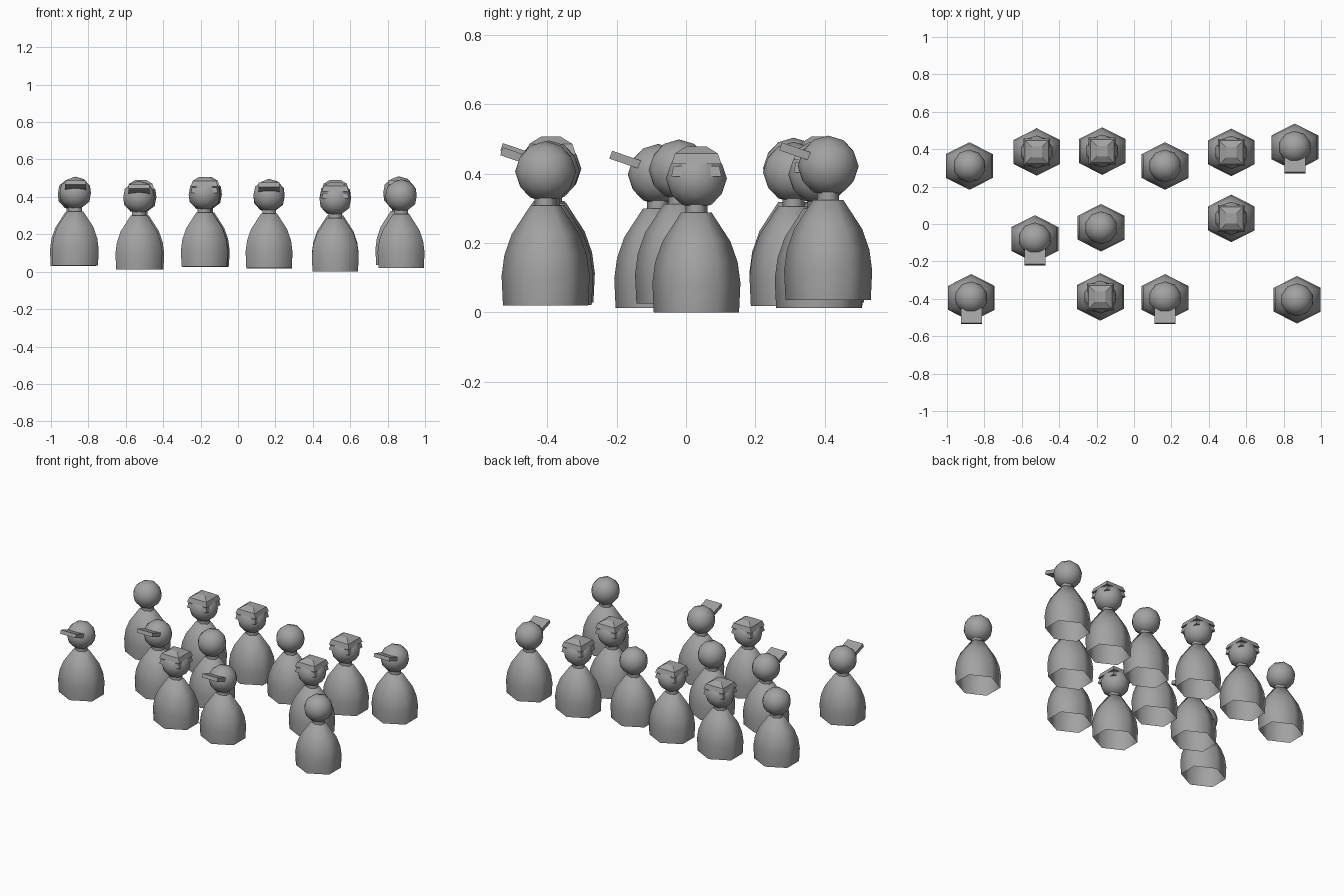
import bpy, bmesh, math
from mathutils import Matrix

if "Cube" in bpy.data.objects:
    bpy.data.objects.remove(bpy.data.objects["Cube"])

grey = bpy.data.materials.new("grey")
grey.diffuse_color = (0.36, 0.36, 0.36, 1)
grey.use_nodes = True
grey.node_tree.nodes["Principled BSDF"].inputs["Base Color"].default_value = grey.diffuse_color


def make(name, bm, loc, smooth=50):
    me = bpy.data.meshes.new(name)
    bm.to_mesh(me)
    bm.free()
    me.materials.append(grey)
    ob = bpy.data.objects.new(name, me)
    ob.location = loc
    bpy.context.collection.objects.link(ob)
    bpy.ops.object.select_all(action='DESELECT')
    ob.select_set(True)
    bpy.context.view_layer.objects.active = ob
    bpy.ops.object.shade_smooth_by_angle(angle=math.radians(smooth))


def loft(profile, sides, phase, sx=1.0, cap_top=True, cap_bottom=False):
    """Stack polygon rings given as (radius, z) pairs."""
    bm = bmesh.new()
    rings = []
    for r, z in profile:
        ring = []
        for i in range(sides):
            a = phase + 2 * math.pi * i / sides
            ring.append(bm.verts.new((sx * r * math.cos(a), r * math.sin(a), z)))
        rings.append(ring)
    for lo, hi in zip(rings, rings[1:]):
        for i in range(sides):
            j = (i + 1) % sides
            bm.faces.new((lo[i], lo[j], hi[j], hi[i]))
    if cap_top:
        bm.faces.new(rings[-1])
    if cap_bottom:
        bm.faces.new(rings[0][::-1])
    return bm


def figure(x, y, z, kind):
    loc = (x, y, z)
    # hollow six-sided body, open underneath
    body = [(.123, 0), (.127, .085), (.119, .145), (.098, .205), (.044, .288)]
    make("body", loft(body, 6, math.pi / 2, 1.14), loc, 70)
    make("neck", loft([(.032, .27), (.032, .33)], 6, math.pi / 2, 1.3), loc, 70)
    # faceted round head
    bm = bmesh.new()
    bmesh.ops.create_icosphere(bm, subdivisions=2, radius=.088,
                               matrix=Matrix.Translation((0, 0, .386)))
    make("head", bm, loc, 50)
    if kind == "hat":
        # square two-tier hat
        make("hat_brim", loft([(.102, .392), (.094, .422)], 4, math.pi / 4,
                              1, True, True), loc, 30)
        make("hat_crown", loft([(.102, .428), (.088, .458), (.04, .479)], 4,
                               math.pi / 4, 1, True, True), loc, 30)
    elif kind == "bill":
        # flat bill rising towards the front
        bm = bmesh.new()
        m = (Matrix.Translation((0, -.085, .425)) @ Matrix.Rotation(-.33, 4, 'X')
             @ Matrix.Diagonal((.112, .11, .024, 1)))
        bmesh.ops.create_cube(bm, size=1, matrix=m)
        make("bill", bm, loc, 30)


# the crowd, row by row: x, y, base height, headwear
crowd = [
    (-.88, .31, .03, "bare"), (-.52, .385, .012, "hat"), (-.17, .39, .028, "hat"),
    (.166, .31, .018, "bare"), (.52, .383, .012, "hat"), (.86, .41, .036, "bill"),
    (-.53, -.08, .012, "bill"), (-.176, -.02, .025, "bare"), (.52, .03, 0, "hat"),
    (-.87, -.395, .034, "bill"), (-.18, -.39, .028, "hat"),
    (.166, -.395, .022, "bill"), (.872, -.405, .02, "bare"),
]
for person in crowd:
    figure(*person)
